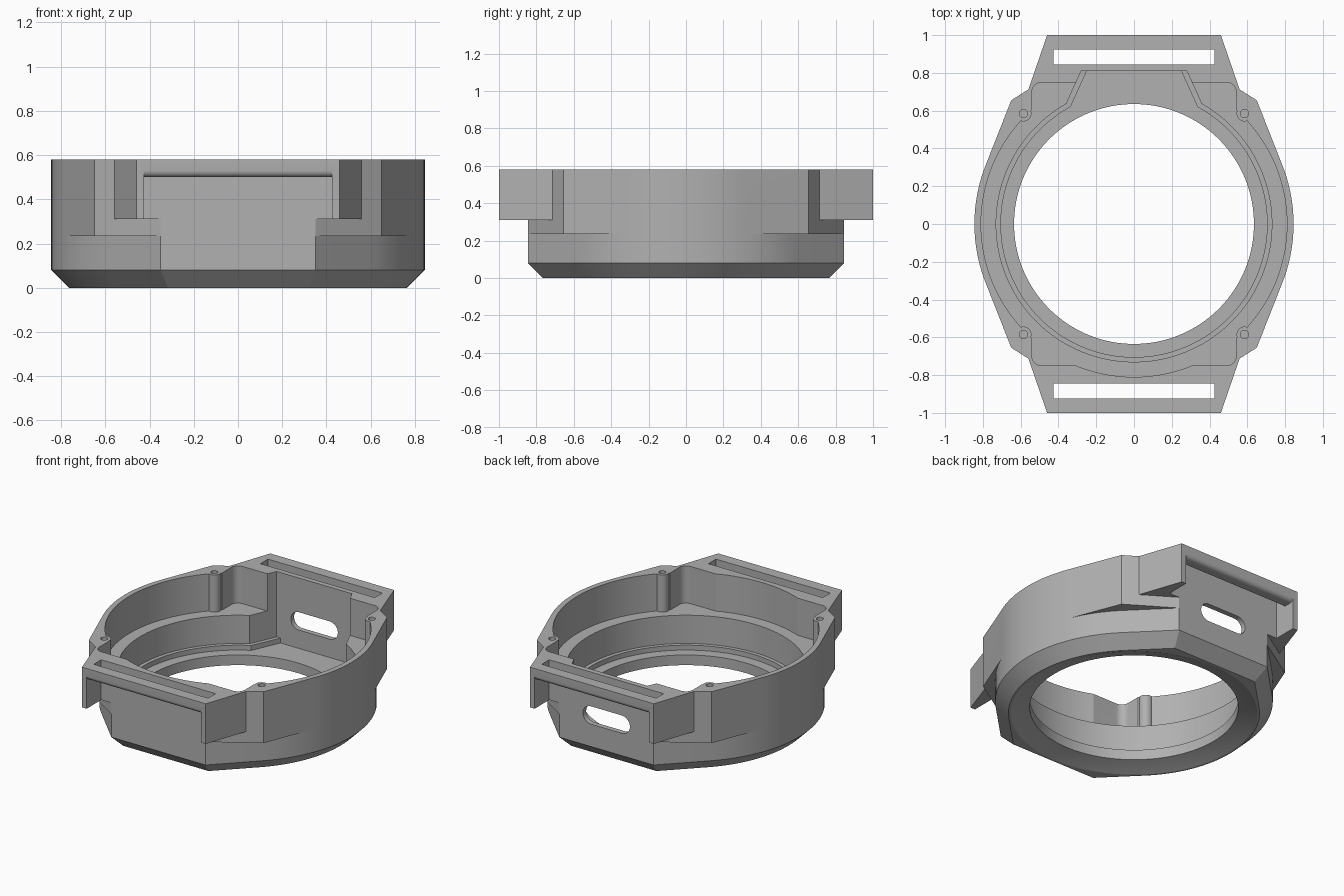
import bpy, bmesh, math
from mathutils import Vector
from mathutils.geometry import convex_hull_2d

if "Cube" in bpy.data.objects:
    bpy.data.objects.remove(bpy.data.objects["Cube"], do_unlink=True)

TOP, OVER = 0.58, 0.7      # case height, and overshoot height for cutters
R = 0.845                  # outer radius

grey = bpy.data.materials.new("case_grey")
grey.use_nodes = True
grey.diffuse_color = (0.44, 0.44, 0.44, 1)
grey.node_tree.nodes["Principled BSDF"].inputs["Base Color"].default_value = (0.44, 0.44, 0.44, 1)


def circle(r, x=0, y=0, n=128):
    return [(x + r * math.cos(2 * math.pi * i / n), y + r * math.sin(2 * math.pi * i / n))
            for i in range(n)]


def hull(points):
    return [points[i] for i in convex_hull_2d([Vector(p) for p in points])]


def mirrored(x, y):
    return [(sx * x, sy * y) for sx in (1, -1) for sy in (1, -1)]


def loft(name, rings):
    """Closed solid through rings of equal point count."""
    bm = bmesh.new()
    loops = [[bm.verts.new(p) for p in ring] for ring in rings]
    n = len(loops[0])
    for a, b in zip(loops, loops[1:]):
        for i in range(n):
            j = (i + 1) % n
            bm.faces.new((a[i], a[j], b[j], b[i]))
    bm.faces.new(loops[0][::-1])
    bm.faces.new(loops[-1])
    bmesh.ops.recalc_face_normals(bm, faces=bm.faces)
    mesh = bpy.data.meshes.new(name)
    bm.to_mesh(mesh)
    bm.free()
    mesh.materials.append(grey)
    obj = bpy.data.objects.new(name, mesh)
    bpy.context.scene.collection.objects.link(obj)
    return obj


def prism(name, outline, z0, z1):
    return loft(name, [[(x, y, z) for x, y in outline] for z in (z0, z1)])


def combine(target, tool, operation):
    """Apply an exact boolean and discard the tool."""
    mod = target.modifiers.new("bool", 'BOOLEAN')
    mod.operation, mod.solver, mod.object = operation, 'EXACT', tool
    bpy.context.view_layer.objects.active = target
    bpy.ops.object.modifier_apply(modifier=mod.name)
    bpy.data.objects.remove(tool, do_unlink=True)


# Lower body: round with flat end panels and a chamfered base
low = hull(circle(R) + mirrored(0.35, R))
inset = (R - 0.08) / R
case = loft("watch_case", [[(x * s, y * s, z) for x, y in low]
                           for s, z in ((inset, 0), (1, 0.08), (1, 0.235))])

# Upper body with four wider shoulders
high = hull(circle(R) + mirrored(0.35, R) + mirrored(0.65, 0.655))
combine(case, prism("upper_body", high, 0.235, TOP), 'UNION')

# Strap lugs with an open recess, a slot and a bar with a rounded underside
bar = [(1.1, 0.53), (1.0, 0.53)]
bar += [(0.97 + 0.03 * math.cos(a), 0.53 - 0.03 * math.sin(a))
        for a in [math.radians(d) for d in range(15, 91, 15)]]
recess = [(R, 0.2), (1.1, 0.2)] + bar + [(0.925, 0.5), (0.925, OVER), (R, OVER)]
for s in (1, -1):
    lug = [(0.56, 0.71 * s), (0.46, s), (-0.46, s), (-0.56, 0.71 * s), (-0.4, 0.5 * s), (0.4, 0.5 * s)]
    combine(case, prism("lug", lug, 0.31, TOP), 'UNION')
    combine(case, loft("recess", [[(x, y * s, z) for y, z in recess]
                                  for x in (-0.425, 0.425)]), 'DIFFERENCE')

# Upper cavity with rounded corner pockets
LEDGE = 0.33
combine(case, prism("cavity", circle(0.81), LEDGE, OVER), 'DIFFERENCE')
pocket = []
for cx, cy in mirrored(0.49, 0.70):
    pocket += circle(0.05, cx, cy, 32)
combine(case, prism("pockets", hull(pocket), LEDGE, OVER), 'DIFFERENCE')

# Stepped round floor and connector bay at the back
for r, z in ((0.73, 0.14), (0.705, 0.107), (0.635, -0.1)):
    combine(case, prism("step", circle(r), z, OVER), 'DIFFERENCE')
for x0, x1, y1, z in ((0.28, 0.37, 0.61, 0.14), (0.25, 0.345, 0.6, 0.107)):
    bay = [(x0, 0.81), (-x0, 0.81), (-x1, y1), (x1, y1)]
    combine(case, prism("bay", bay, z, OVER), 'DIFFERENCE')

# Tapered opening underneath
combine(case, loft("opening", [[(x, y, z) for x, y in circle(r)] for r, z in
                               ((0.75, -0.05), (0.75, 0), (0.70, 0.02), (0.63, 0.04))]), 'DIFFERENCE')

# Connector port through the back panel
port = hull(circle(0.06, 0.115, 0.29, 32) + circle(0.06, -0.115, 0.29, 32))
combine(case, loft("port", [[(x, y, z) for x, z in port] for y in (0.75, 0.95)]), 'DIFFERENCE')

# Screw bosses and their holes
for x, y in mirrored(0.585, 0.585):
    combine(case, prism("boss", circle(0.042, x, y, 32), LEDGE - 0.03, TOP), 'UNION')
    combine(case, prism("screw_hole", circle(0.022, x, y, 24), 0.36, OVER), 'DIFFERENCE')

# Smooth the curved walls, keep machined edges crisp
bpy.ops.object.select_all(action='DESELECT')
case.select_set(True)
bpy.context.view_layer.objects.active = case
bpy.ops.object.shade_smooth_by_angle(angle=math.radians(20))
